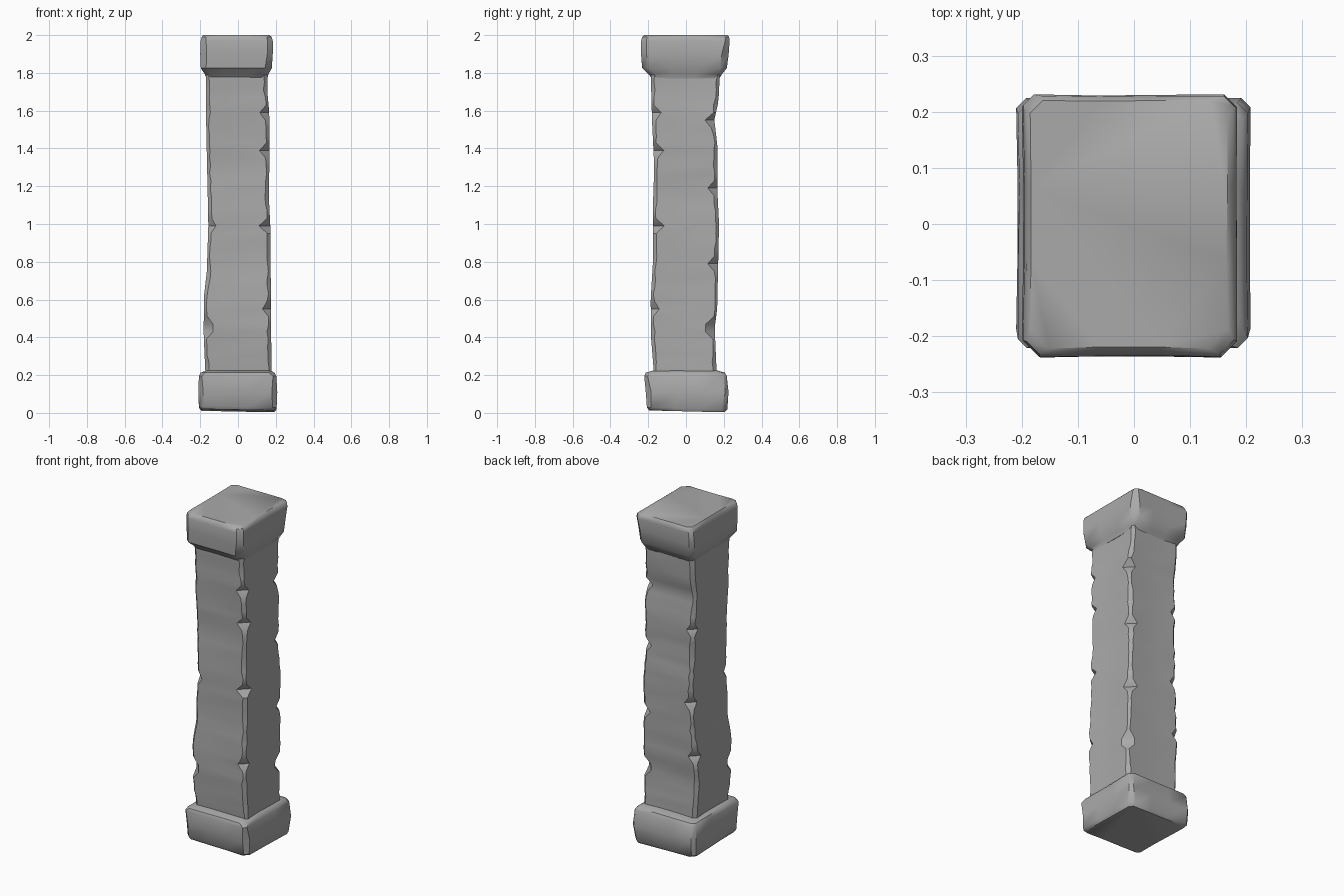
import bpy, bmesh, math, random
from mathutils import Vector

random.seed(4)
cube = bpy.data.objects.get("Cube")
if cube:
    bpy.data.objects.remove(cube, do_unlink=True)

stone = bpy.data.materials.new("grey stone")
stone.use_nodes = True
GREY = (0.4, 0.4, 0.4, 1)
stone.diffuse_color = GREY
stone.node_tree.nodes["Principled BSDF"].inputs["Base Color"].default_value = GREY


def ring_points(x0, x1, y0, y1, cuts, rough):
    """Rectangle outline with cut corners and two worn points along each side."""
    corners = [Vector((x0, y0)), Vector((x1, y0)), Vector((x1, y1)), Vector((x0, y1))]
    points = []
    for i, corner in enumerate(corners):
        before = (corners[i - 1] - corner).normalized()
        after = (corners[(i + 1) % 4] - corner).normalized()
        points += [corner + before * cuts[i], corner + after * cuts[i]]
        for t in (0.35, 0.65):
            inward = before * random.uniform(0, rough)
            points.append(corner.lerp(corners[(i + 1) % 4], t) + inward)
    return points


def loft(name, sections, cut, rough=0, chips=(), tilt=(0, 0)):
    """Skin a stack of worn rectangles; chips deepen single corners."""
    bm = bmesh.new()
    rings = []
    for k, (z, x0, x1, y0, y1) in enumerate(sections):
        cuts = [cut * random.uniform(0.7, 1.4) for _ in range(4)]
        for corner, height, depth in chips:
            if abs(height - z) < 0.02:
                cuts[corner] = depth
        ring = []
        for p in ring_points(x0, x1, y0, y1, cuts, rough):
            lean = tilt[0] * p.x + tilt[1] * p.y if k < 2 else 0
            ring.append(bm.verts.new((p.x, p.y, z + lean)))
        rings.append(ring)
    for low, high in zip(rings, rings[1:]):
        for i in range(len(low)):
            j = (i + 1) % len(low)
            bm.faces.new((low[i], low[j], high[j], high[i]))
    bm.faces.new(rings[0][::-1])
    bm.faces.new(rings[-1])
    mesh = bpy.data.meshes.new(name)
    bm.to_mesh(mesh)
    bm.free()
    mesh.materials.append(stone)
    obj = bpy.data.objects.new(name, mesh)
    bpy.context.collection.objects.link(obj)
    bpy.ops.object.select_all(action='DESELECT')
    obj.select_set(True)
    bpy.context.view_layer.objects.active = obj
    bpy.ops.object.shade_smooth_by_angle(angle=math.radians(40))
    return obj


def profile(keys, z):
    """Interpolate an edge offset at height z."""
    for (za, a), (zb, b) in zip(keys, keys[1:]):
        if za <= z <= zb:
            return a + (b - a) * (z - za) / (zb - za)
    return keys[-1][1]


# Weathered shaft: each side follows its own worn outline
left_edge = [(0.15, -.17), (.42, -.182), (.62, -.18), (.75, -.165), (1, -.157), (1.5, -.168), (1.85, -.17)]
right_edge = [(0.15, .178), (.6, .174), (.97, .172), (1.15, .163), (1.4, .168), (1.6, .165), (1.7, .155), (1.85, .157)]
front_edge = [(0.15, -.165), (.4, -.185), (.6, -.187), (.8, -.175), (1.1, -.175), (1.3, -.168), (1.55, -.18), (1.85, -.188)]
back_edge = [(0.15, .165), (.45, .152), (.55, .165), (1, .175), (1.2, .165), (1.4, .168), (1.55, .15), (1.65, .172), (1.85, .182)]
heights = [0.15 + 0.04 * i for i in range(43)]
sections = [(z, *(profile(e, z) for e in (left_edge, right_edge, front_edge, back_edge))) for z in heights]
chips = [(1, 1.6, .05), (1, 1.4, .055), (1, 1.0, .06), (1, .55, .045), (0, 1.0, .04),
         (0, .45, .05), (2, 1.55, .05), (2, 1.2, .05), (2, .8, .055), (2, .45, .05),
         (3, 1.35, .045), (3, .9, .05), (3, .6, .05), (3, 1.65, .04)]
loft("shaft", sections, 0.016, 0.007, chips)

# Base block with worn edges and a slightly tilted underside
loft("base_block", [
    (.012, -.195, .192, -.195, .205),
    (.028, -.207, .204, -.207, .219),
    (.11, -.21, .208, -.213, .225),
    (.195, -.207, .203, -.221, .216),
    (.213, -.197, .193, -.213, .205),
    (.225, -.165, .172, -.172, .165)], 0.022, 0.003, tilt=(-.02, -.025))

# Cap block, tapering into the shaft below
loft("cap_block", [
    (1.77, -.165, .155, -.18, .175),
    (1.795, -.177, .162, -.2, .192),
    (1.825, -.197, .179, -.232, .216),
    (1.9, -.2, .184, -.238, .226),
    (1.97, -.198, .184, -.237, .231),
    (1.99, -.192, .178, -.232, .228),
    (2.0, -.185, .167, -.222, .22)], 0.026, 0.003)
